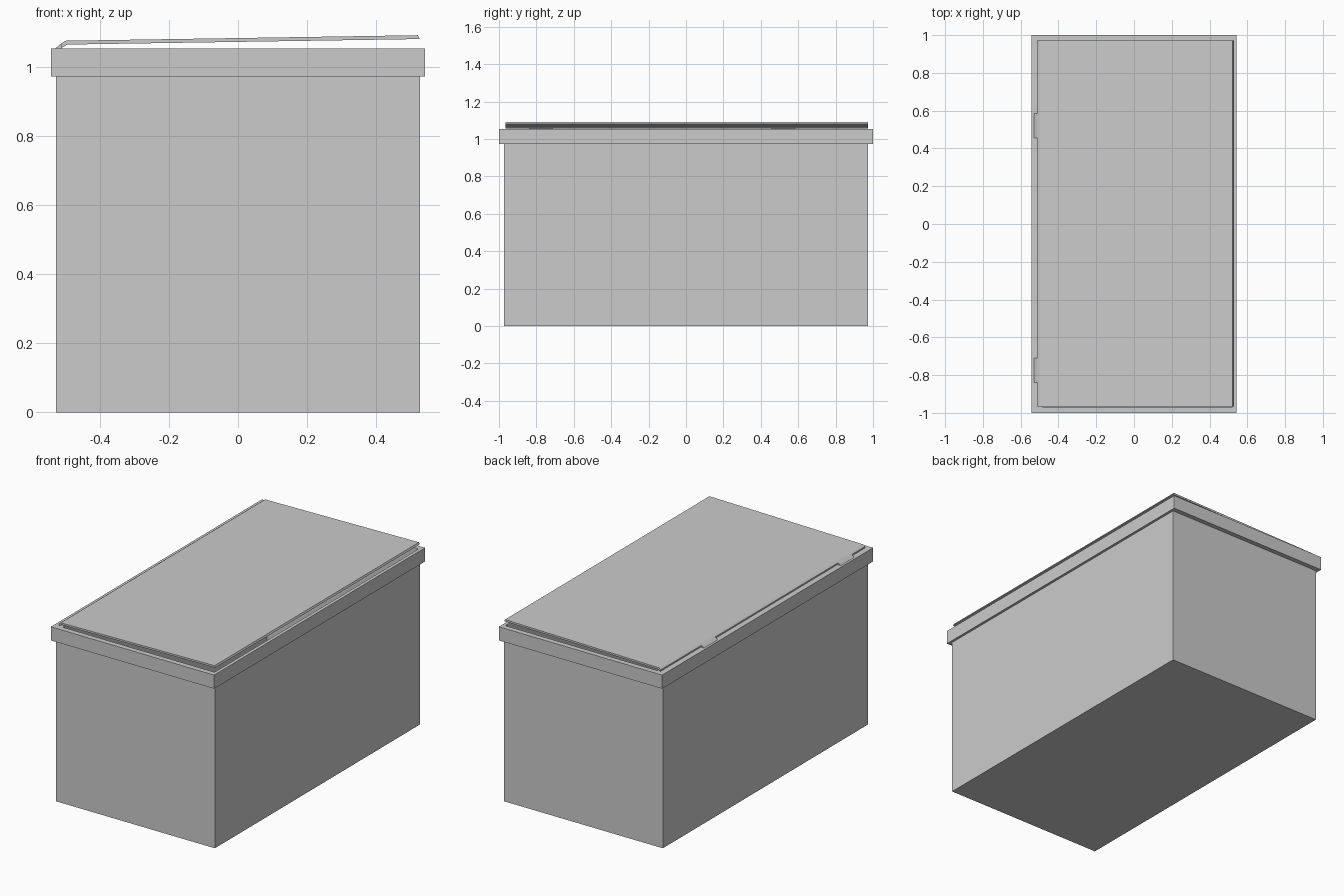
import bpy, bmesh

if "Cube" in bpy.data.objects:
    bpy.data.objects.remove(bpy.data.objects["Cube"])


def finish(bm, name):
    bmesh.ops.recalc_face_normals(bm, faces=bm.faces)
    mesh = bpy.data.meshes.new(name)
    bm.to_mesh(mesh)
    bm.free()
    obj = bpy.data.objects.new(name, mesh)
    bpy.context.collection.objects.link(obj)
    return obj


def loft_rects(name, rects):
    """Skin a stack of rectangles (x0, x1, half_y, z), closing both ends."""
    bm = bmesh.new()
    loops = [[bm.verts.new(p) for p in
              ((x0, -y, z), (x1, -y, z), (x1, y, z), (x0, y, z))]
             for x0, x1, y, z in rects]
    for a, b in zip(loops, loops[1:]):
        for i in range(4):
            j = (i + 1) % 4
            bm.faces.new((a[i], a[j], b[j], b[i]))
    bm.faces.new(loops[0])
    bm.faces.new(loops[-1])
    return finish(bm, name)


def extrude_profile(name, profile, y0, y1):
    """Extrude an x-z profile along y."""
    bm = bmesh.new()
    face = bm.faces.new([bm.verts.new((x, y0, z)) for x, z in profile])
    ext = bmesh.ops.extrude_face_region(bm, geom=[face])
    verts = [v for v in ext["geom"] if isinstance(v, bmesh.types.BMVert)]
    bmesh.ops.translate(bm, verts=verts, vec=(0, y1 - y0, 0))
    return finish(bm, name)


# Hollow bin: outer walls, overhanging rim, inner walls and floor
loft_rects("bin_with_rim", [
    (-0.527, 0.527, 0.972, 0.0),
    (-0.527, 0.527, 0.972, 0.972),
    (-0.542, 0.542, 1.0, 0.972),
    (-0.542, 0.542, 1.0, 1.054),
    (-0.485, 0.522, 0.968, 1.054),
    (-0.485, 0.522, 0.968, 0.01),
])

# Slightly raised lid with its hinge edge bent downward
extrude_profile("lid", [
    (-0.513, 1.067), (-0.500, 1.076), (0.521, 1.092), (0.526, 1.081),
    (-0.494, 1.065), (-0.510, 1.056)], -0.966, 0.972)

# Two hinge tabs joining the lid to the rim
for i, (y0, y1) in enumerate([(-0.84, -0.71), (0.455, 0.585)]):
    extrude_profile(f"hinge_tab_{i + 1}", [
        (-0.529, 1.054), (-0.513, 1.067), (-0.510, 1.056), (-0.512, 1.054)],
        y0, y1)
